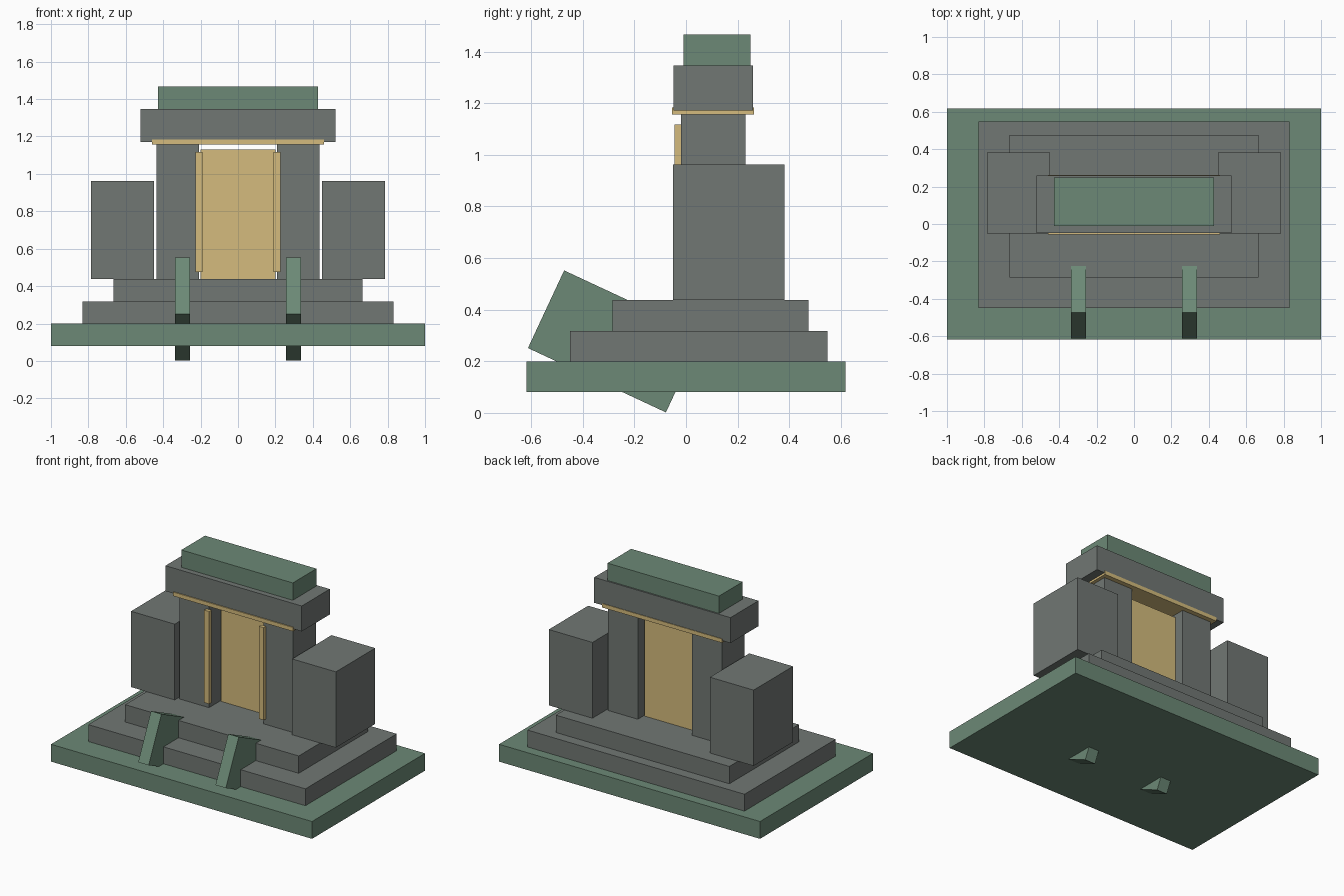
import bpy
from math import radians

if "Cube" in bpy.data.objects:
    bpy.data.objects.remove(bpy.data.objects["Cube"], do_unlink=True)


def material(name, rgb):
    mat = bpy.data.materials.new(name)
    mat.use_nodes = True
    mat.diffuse_color = (*rgb, 1)
    mat.node_tree.nodes["Principled BSDF"].inputs["Base Color"].default_value = (*rgb, 1)
    return mat


green = material("weathered green", (0.15, 0.25, 0.18))
stone = material("grey stone", (0.165, 0.185, 0.173))
gold = material("pale gold", (0.66, 0.50, 0.205))


def block(name, mat, x, y, z, tilt=0):
    """Box spanning the given (low, high) ranges, tilted about its own x axis."""
    spans = (x, y, z)
    bpy.ops.mesh.primitive_cube_add(size=1, location=[(a + b) / 2 for a, b in spans])
    obj = bpy.context.object
    obj.name = name
    obj.scale = [b - a for a, b in spans]
    obj.rotation_euler.x = radians(tilt)
    obj.data.materials.append(mat)
    return obj


def pair(name, mat, x, y, z, tilt=0):
    """Matching boxes on both sides of the centre line."""
    block("left_" + name, mat, x, y, z, tilt)
    block("right_" + name, mat, (-x[1], -x[0]), y, z, tilt)


# Plinth and steps
block("base_slab", green, (-1, 1), (-0.618, 0.618), (0.08, 0.20))
block("lower_step", stone, (-0.832, 0.832), (-0.45, 0.548), (0.20, 0.317))
block("upper_step", stone, (-0.665, 0.665), (-0.285, 0.475), (0.317, 0.437))

# Slanted ramps sunk through the front of the base
pair("ramp", green, (0.256, 0.336), (-0.57, 0.02), (0.111, 0.443), -25)

# Flanking blocks and gate pillars
pair("side_block", stone, (0.45, 0.785), (-0.05, 0.381), (0.437, 0.962))
pair("pillar", stone, (0.208, 0.436), (-0.02, 0.23), (0.437, 1.157))

# Golden door, pillar strips and band
block("door_panel", gold, (-0.2, 0.2), (0.1, 0.167), (0.437, 1.13))
pair("door_strip", gold, (0.19, 0.228), (-0.044, -0.018), (0.476, 1.117))
block("gold_band", gold, (-0.46, 0.46), (-0.055, 0.263), (1.157, 1.184))

# Lintel and cap
block("lintel", stone, (-0.522, 0.522), (-0.048, 0.259), (1.171, 1.347))
block("cap", green, (-0.427, 0.427), (-0.01, 0.249), (1.347, 1.467))
